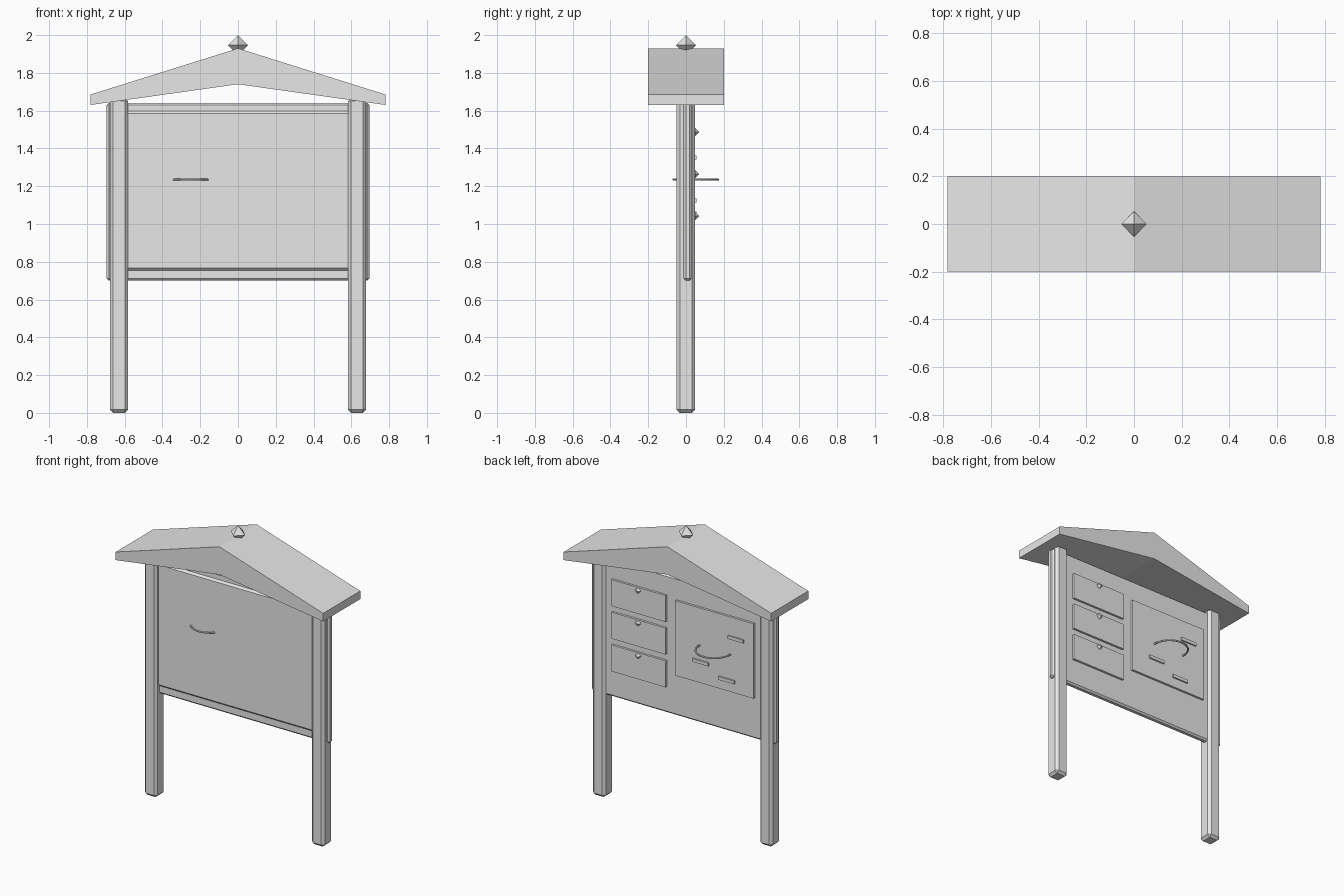
import bpy, bmesh
from math import radians

cube = bpy.data.objects.get("Cube")
if cube:
    bpy.data.objects.remove(cube, do_unlink=True)

grey = bpy.data.materials.new("plain_grey")
grey.use_nodes = True
colour = (0.8, 0.8, 0.8, 1)
grey.diffuse_color = colour
grey.node_tree.nodes["Principled BSDF"].inputs["Base Color"].default_value = colour


def add(name, bm):
    bmesh.ops.recalc_face_normals(bm, faces=bm.faces)
    mesh = bpy.data.meshes.new(name)
    bm.to_mesh(mesh)
    bm.free()
    mesh.materials.append(grey)
    obj = bpy.data.objects.new(name, mesh)
    bpy.context.collection.objects.link(obj)
    return obj


def box(name, low, high, chamfer=0):
    bm = bmesh.new()
    bmesh.ops.create_cube(bm, size=1)
    for v in bm.verts:
        v.co = [lo if c < 0 else hi for c, lo, hi in zip(v.co, low, high)]
    obj = add(name, bm)
    if chamfer:
        mod = obj.modifiers.new("chamfer", 'BEVEL')
        mod.width = chamfer
        mod.segments = 1
    return obj


def diamond(name, centre, radius):
    bm = bmesh.new()
    tips = [bm.verts.new((radius, 0, 0)), bm.verts.new((0, radius, 0)),
            bm.verts.new((-radius, 0, 0)), bm.verts.new((0, -radius, 0))]
    for z in (radius, -radius):
        apex = bm.verts.new((0, 0, z))
        for i in range(4):
            bm.faces.new((tips[i - 1], tips[i], apex))
    obj = add(name, bm)
    obj.location = centre
    return obj


# Posts
for side, x in (("left", 0.63), ("right", -0.63)):
    box(side + "_post", (x - 0.048, -0.05, 0), (x + 0.048, 0.048, 1.667), 0.017)

# Main board, and the thicker facing between the posts
box("back_board", (-0.695, -0.012, 0.70), (0.695, 0.03, 1.64), 0.011)
box("front_board", (-0.61, -0.025, 0.75), (0.61, 0.02, 1.602), 0.018)

# Gabled roof: profile extruded front to back
bm = bmesh.new()
profile = [(-0.782, 1.63), (0, 1.74), (0.782, 1.63),
           (0.782, 1.685), (0, 1.93), (-0.782, 1.685)]
rows = [[bm.verts.new((x, y, z)) for x, z in profile] for y in (-0.2, 0.2)]
for i in range(len(profile)):
    bm.faces.new((rows[0][i - 1], rows[0][i], rows[1][i], rows[1][i - 1]))
for row in rows:
    for half in ((0, 1, 4, 5), (1, 2, 3, 4)):
        bm.faces.new([row[i] for i in half])
bmesh.ops.recalc_face_normals(bm, faces=bm.faces)
bmesh.ops.dissolve_limit(bm, angle_limit=radians(1), verts=bm.verts, edges=bm.edges)
add("roof", bm)
diamond("roof_finial", (0, 0, 1.947), 0.053)

# Three drawers with knobs on the back
for i, top in enumerate((1.505, 1.283, 1.06)):
    box(f"drawer_{i + 1}", (0.122, 0.025, top - 0.18), (0.532, 0.045, top))
    diamond(f"drawer_knob_{i + 1}", (0.327, 0.049, top - 0.018), 0.022)

# Large plate with three small bars
box("back_plate", (-0.54, 0.025, 0.98), (0.05, 0.045, 1.49))
for i, (x, z) in enumerate(((-0.41, 1.352), (-0.145, 1.125), (-0.34, 1.055))):
    box(f"plate_bar_{i + 1}", (x - 0.06, 0.04, z - 0.011), (x + 0.06, 0.055, z + 0.011))

# Thin level ring passing through the board
bpy.ops.mesh.primitive_torus_add(major_radius=0.117, minor_radius=0.006,
                                 major_segments=32, minor_segments=8,
                                 location=(-0.25, 0.052, 1.235))
ring = bpy.context.object
ring.name = "ring"
ring.data.materials.append(grey)
bpy.ops.object.shade_smooth_by_angle()
